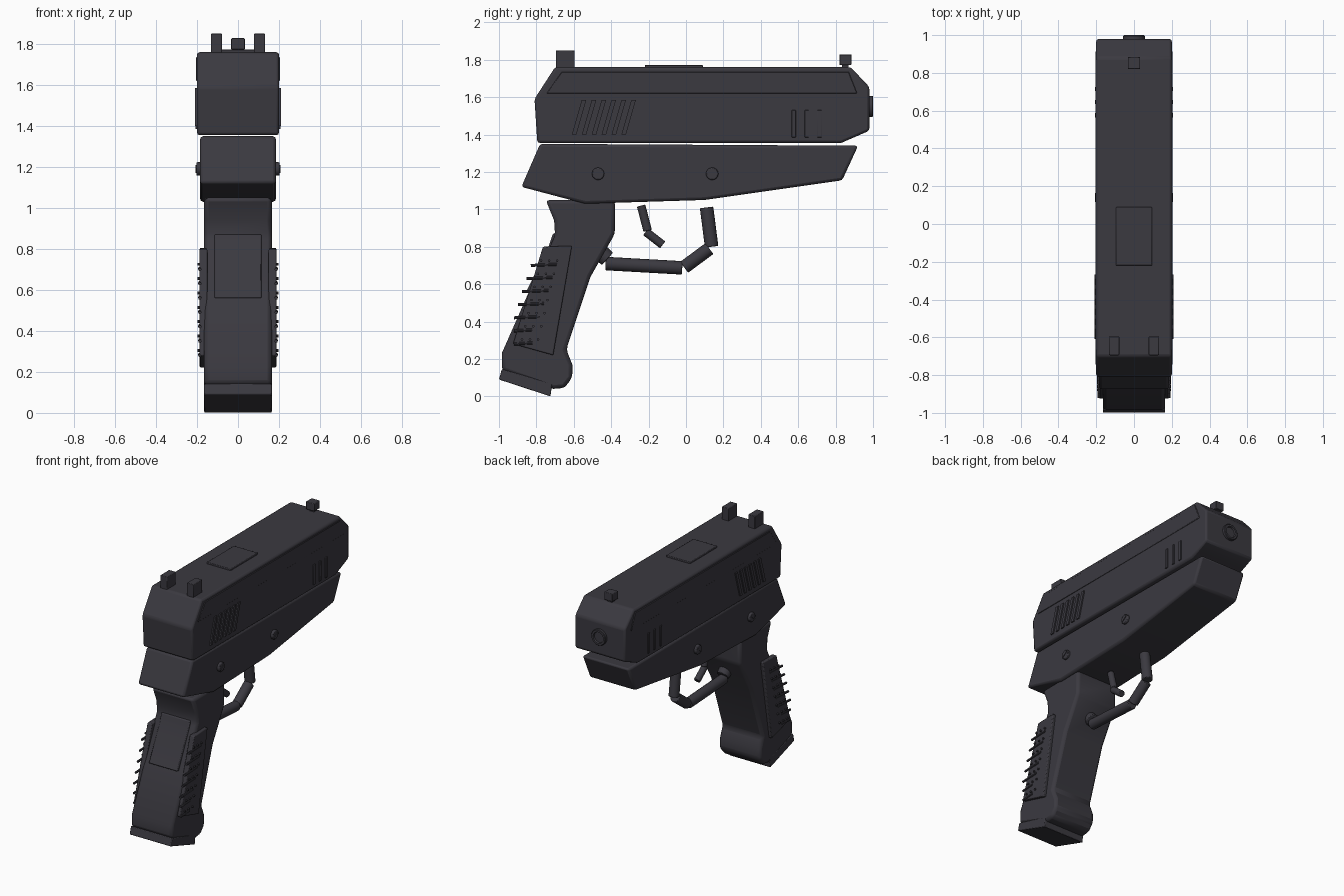
import bpy, bmesh, math
from mathutils import Vector

if "Cube" in bpy.data.objects:
    bpy.data.objects.remove(bpy.data.objects["Cube"])

mat = bpy.data.materials.new("dark gunmetal")
mat.diffuse_color = (0.043, 0.041, 0.051, 1)
mat.use_nodes = True
mat.node_tree.nodes["Principled BSDF"].inputs["Base Color"].default_value = mat.diffuse_color


def finish(bm, name, bevel=0.0, segments=2):
    bmesh.ops.recalc_face_normals(bm, faces=bm.faces)
    me = bpy.data.meshes.new(name)
    bm.to_mesh(me)
    bm.free()
    me.materials.append(mat)
    ob = bpy.data.objects.new(name, me)
    bpy.context.collection.objects.link(ob)
    if bevel:
        m = ob.modifiers.new("bevel", 'BEVEL')
        m.width, m.segments, m.limit_method = bevel, segments, 'ANGLE'
        m.angle_limit = math.radians(25)
    return ob


def plate(name, pts, x0, x1, bevel=0.0, segments=2):
    """Side profile of (y, z) points extruded from x0 to x1."""
    bm = bmesh.new()
    f = bm.faces.new([bm.verts.new((x0, y, z)) for y, z in pts])
    ext = bmesh.ops.extrude_face_region(bm, geom=[f])["geom"]
    bmesh.ops.translate(bm, vec=(x1 - x0, 0, 0),
                        verts=[v for v in ext if isinstance(v, bmesh.types.BMVert)])
    return finish(bm, name, bevel, segments)


def block(name, x, y, z, bevel=0.004):
    pts = [(y[0], z[0]), (y[1], z[0]), (y[1], z[1]), (y[0], z[1])]
    return plate(name, pts, x[0], x[1], bevel)


def rod(name, a, b, r, sides=16, bevel=0.0):
    """Cylinder between two points."""
    a, b = Vector(a), Vector(b)
    d = b - a
    bm = bmesh.new()
    bmesh.ops.create_cone(bm, cap_ends=True, segments=sides, radius1=r, radius2=r, depth=d.length)
    rot = d.to_track_quat('Z', 'Y')
    for v in bm.verts:
        v.co = rot @ v.co + (a + b) / 2
    ob = finish(bm, name, bevel)
    if bevel:
        ob.modifiers["bevel"].angle_limit = math.radians(50)
    return ob


def mirror(ob):
    m = ob.modifiers.new("mirror", 'MIRROR')
    m.use_axis[0] = True
    return ob


# Slide, with raised upper side panels
plate("slide", [(-0.81, 1.59), (-0.795, 1.355), (0.83, 1.355), (0.98, 1.42), (0.98, 1.655),
                (0.88, 1.76), (-0.70, 1.76)], -0.2, 0.2, 0.013)
mirror(plate("slide_side_panel", [(-0.745, 1.62), (-0.665, 1.735), (0.87, 1.735), (0.915, 1.62)],
             0.19, 0.205, 0.003, 1))

# Slanted rear ribs and upright front ribs
for i in range(6):
    y = -0.61 + i * 0.053
    mirror(plate("rear_rib", [(y, 1.40), (y + 0.024, 1.40), (y + 0.077, 1.585), (y + 0.053, 1.585)],
                 0.19, 0.209))
for i in range(3):
    y = 0.565 + i * 0.069
    mirror(block("front_rib", (0.19, 0.207), (y, y + 0.022), (1.385, 1.53), 0.002))

# Top cover and sights
block("top_cover", (-0.095, 0.095), (-0.22, 0.09), (1.75, 1.772))
mirror(block("rear_sight", (0.078, 0.132), (-0.695, -0.595), (1.75, 1.85)))
block("front_sight", (-0.033, 0.033), (0.82, 0.885), (1.772, 1.828))
block("front_sight_foot", (-0.02, 0.02), (0.835, 0.87), (1.75, 1.78), 0)

# Muzzle: rim around a recessed face
bm = bmesh.new()
rings = []
for r, y in ((0.057, 0.97), (0.057, 0.996), (0.053, 1.0), (0.04, 1.0), (0.037, 0.988)):
    rings.append([bm.verts.new((r * math.cos(k * math.tau / 32), y, 1.55 + r * math.sin(k * math.tau / 32)))
                  for k in range(32)])
for a, b in zip(rings, rings[1:]):
    for k in range(32):
        bm.faces.new((a[k], a[k - 1], b[k - 1], b[k]))
bm.faces.new(rings[-1])
bm.faces.new(rings[0])
finish(bm, "muzzle")

# Lower frame and slotted screws
plate("frame", [(-0.88, 1.12), (-0.78, 1.35), (0.92, 1.34), (0.835, 1.155), (0.10, 1.05), (-0.54, 1.03)],
      -0.185, 0.185, 0.015)
for y in (-0.47, 0.14):
    mirror(rod("screw", (0.17, y, 1.19), (0.203, y, 1.19), 0.033, 24, 0.006))
    mirror(plate("screw_bar", [(y - 0.024, 1.178), (y + 0.02, 1.21), (y + 0.024, 1.202), (y - 0.02, 1.17)],
                 0.2, 0.207))

# Grip, base and rear strap
plate("grip", [(-0.75, 1.05), (-0.38, 1.05), (-0.38, 0.87), (-0.51, 0.64), (-0.64, 0.25), (-0.608, 0.17),
               (-0.608, 0.10), (-0.65, 0.045), (-0.71, 0.04), (-0.985, 0.14), (-0.985, 0.23),
               (-0.835, 0.57), (-0.70, 0.86), (-0.705, 0.94)], -0.165, 0.165, 0.02)
plate("grip_base", [(-0.985, 0.145), (-1.0, 0.09), (-0.725, 0.0), (-0.715, 0.07)], -0.165, 0.165, 0.005)
plate("back_strap", [(-0.66, 0.87), (-0.712, 0.87), (-0.735, 0.80), (-0.855, 0.56), (-0.80, 0.56)],
      -0.115, 0.115, 0.006)

# Raised grip panels with bars and studs
mirror(plate("grip_panel", [(-0.765, 0.80), (-0.61, 0.805), (-0.71, 0.22), (-0.925, 0.28)],
             0.15, 0.187, 0.006))
for i in range(7):
    z = 0.70 - i * 0.07
    y = max(-0.83 - 0.023 * i, -0.92)
    mirror(rod("grip_bar", (0.186, y, z), (0.186, y + (0.14 if i < 5 else 0.1), z + 0.006), 0.008, 8))
    for k in range(3):
        yd = -0.775 + k * 0.043 - i * 0.017
        mirror(rod("grip_stud", (0.17, yd, z + 0.025), (0.197, yd, z + 0.025), 0.007, 8))

# Trigger guard and trigger
for a, b in (((-0.43, 0.71), (-0.02, 0.687)), ((-0.01, 0.69), (0.125, 0.79)), ((0.137, 0.80), (0.11, 1.01))):
    rod("trigger_guard", (0, *a), (0, *b), 0.036, 16, 0.005)
rod("guard_mount", (0, -0.48, 0.79), (0, -0.42, 0.735), 0.045, 16, 0.005)
for a, b in (((-0.24, 1.02), (-0.205, 0.885)), ((-0.215, 0.88), (-0.125, 0.81))):
    rod("trigger", (0, *a), (0, *b), 0.023, 16, 0.004)

# Smooth shading with sharp edges kept
bpy.ops.object.select_all(action='SELECT')
bpy.context.view_layer.objects.active = bpy.context.selected_objects[0]
bpy.ops.object.shade_smooth_by_angle(angle=math.radians(30))
